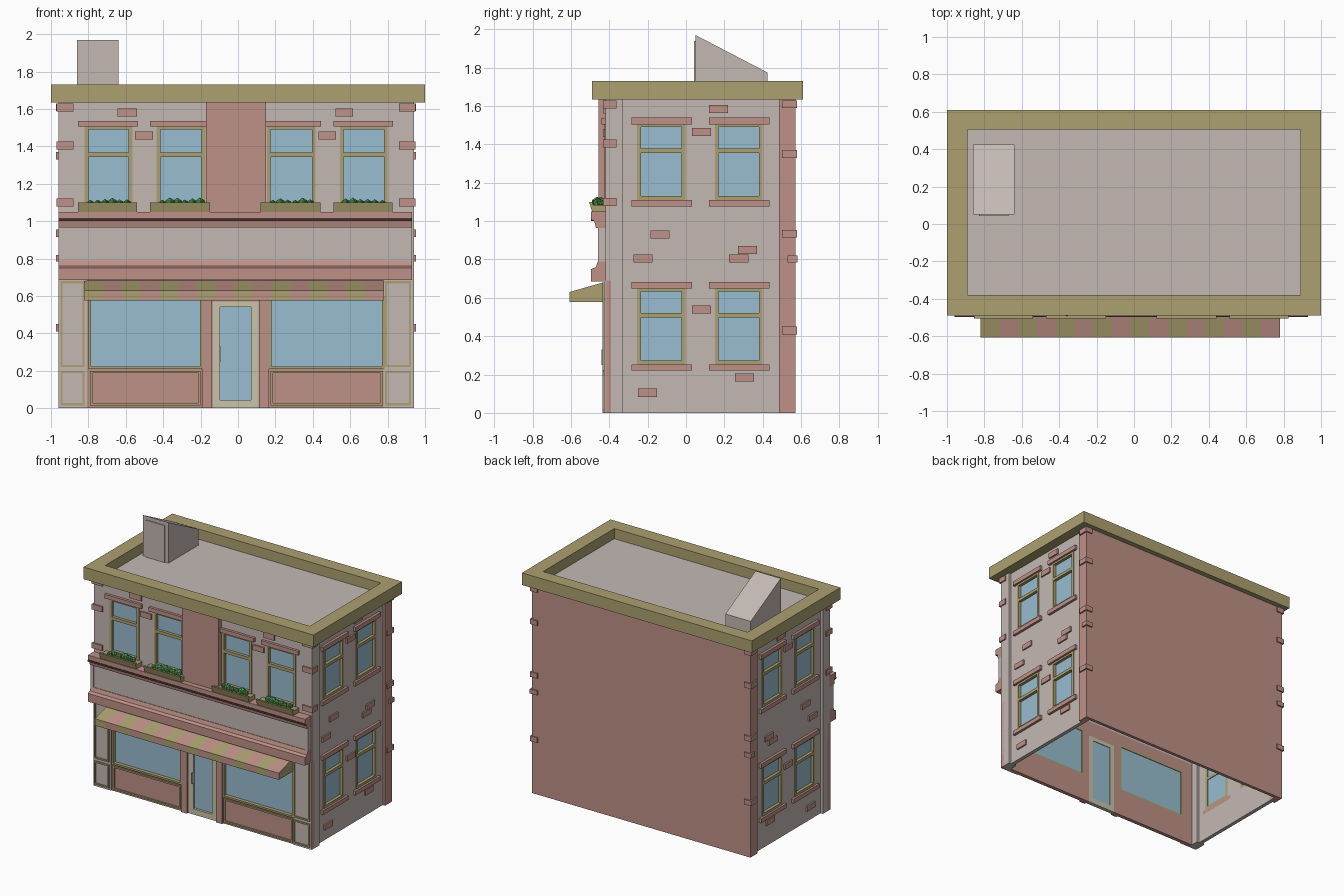
import bpy, bmesh, random
from mathutils import Vector, Matrix

if "Cube" in bpy.data.objects:
    bpy.data.objects.remove(bpy.data.objects["Cube"])

random.seed(4)

def mat(name, r, g, b):
    m = bpy.data.materials.new(name)
    m.diffuse_color = (r, g, b, 1)
    m.use_nodes = True
    m.node_tree.nodes["Principled BSDF"].inputs["Base Color"].default_value = m.diffuse_color
    return m

GREY = mat("grey plaster", .552, .485, .456)
PINK = mat("pink brick", .515, .283, .242)
OLIVE = mat("olive trim", .413, .352, .162)
BLUE = mat("blue glass", .314, .509, .631)
CREAM = mat("cream door", .578, .552, .402)
GREEN = mat("leaf green", .07, .305, .08)
DARK = mat("dark groove", .09, .045, .04)

# Wall-local frames: u along the wall, d outward, z up
CX, YF = -0.01, -0.42
PLACE = {
    "front": lambda u, d, z: Vector((u, YF - d, z)),
    "right": lambda u, d, z: Vector((CX + .93 + d, u, z)),
    "left": lambda u, d, z: Vector((CX - .93 - d, u, z)),
    "world": lambda u, d, z: Vector((u, d, z)),
}

def finish(name, bm, *mats):
    bmesh.ops.recalc_face_normals(bm, faces=bm.faces[:])
    me = bpy.data.meshes.new(name)
    bm.to_mesh(me)
    bm.free()
    for m in mats:
        me.materials.append(m)
    ob = bpy.data.objects.new(name, me)
    bpy.context.collection.objects.link(ob)
    return ob

def boxes(name, rects, d0, d1, m, side="front"):
    """One object of boxes; each rect is (u0, u1, z0, z1)."""
    bm = bmesh.new()
    for u0, u1, z0, z1 in rects:
        vs = bmesh.ops.create_cube(bm, size=1)["verts"]
        for v in vs:
            v.co = PLACE[side](u1 if v.co.x > 0 else u0, d1 if v.co.y > 0 else d0,
                               z1 if v.co.z > 0 else z0)
    return finish(name, bm, m)

def border(u0, u1, z0, z1, w):
    return [(u0, u0 + w, z0, z1), (u1 - w, u1, z0, z1),
            (u0 + w, u1 - w, z0, z0 + w), (u0 + w, u1 - w, z1 - w, z1)]

def wall(name, rect, holes, thick, m, side="front"):
    """Slab with rectangular openings, its outer face at d = 0."""
    us = sorted({rect[0], rect[1], *(h[i] for h in holes for i in (0, 1))})
    zs = sorted({rect[2], rect[3], *(h[i] for h in holes for i in (2, 3))})
    bm = bmesh.new()
    for a, b in zip(us, us[1:]):
        for c, e in zip(zs, zs[1:]):
            if not any(h[0] < (a + b) / 2 < h[1] and h[2] < (c + e) / 2 < h[3] for h in holes):
                bm.faces.new([bm.verts.new(PLACE[side](u, 0, z))
                              for u, z in ((a, c), (b, c), (b, e), (a, e))])
    bmesh.ops.remove_doubles(bm, verts=bm.verts[:], dist=1e-5)
    ret = bmesh.ops.extrude_face_region(bm, geom=bm.faces[:])
    back = PLACE[side](0, -thick, 0) - PLACE[side](0, 0, 0)
    bmesh.ops.translate(bm, vec=back, verts=[g for g in ret["geom"] if isinstance(g, bmesh.types.BMVert)])
    return finish(name, bm, m)

def prism(name, pts, x0, x1, *mats, slices=1):
    """Extrude a (y, z) profile along x; slices alternate the materials."""
    bm = bmesh.new()
    step = (x1 - x0) / slices
    rings = [[bm.verts.new((x0 + i * step, y, z)) for y, z in pts] for i in range(slices + 1)]
    n = len(pts)
    for i in range(slices):
        for j in range(n):
            k = (j + 1) % n
            f = bm.faces.new([rings[i][j], rings[i][k], rings[i + 1][k], rings[i + 1][j]])
            f.material_index = i % len(mats)
    bm.faces.new(rings[0])
    bm.faces.new(rings[-1])
    return finish(name, bm, *mats)

def sash_window(name, u0, u1, z0, z1, side):
    rail = z0 + (z1 - z0) * .64
    boxes(name + "_frame", border(u0, u1, z0, z1, .02) + [(u0 + .02, u1 - .02, rail - .012, rail + .012)],
          -.03, .005, OLIVE, side)
    boxes(name + "_glass", [(u0 + .02, u1 - .02, z0 + .02, z1 - .02)], -.025, -.018, BLUE, side)

# Upper front wall with four windows, lintels and centre panel
fw = [(-.82, -.565), (-.435, -.175), (.155, .415), (.545, .80)]
wall("upper_front_wall", (-.96, .94, .69, 1.64), [(a, b, 1.08, 1.51) for a, b in fw], .03, GREY)
for i, (a, b) in enumerate(fw):
    sash_window(f"front_window_{i}", a, b, 1.08, 1.51, "front")
boxes("front_lintels", [(a - .035, b + .03, 1.505, 1.537) for a, b in fw], -.01, .02, PINK)
boxes("centre_panel", [(-.17, .15, 1.05, 1.635)], -.01, .035, PINK)

# Flower boxes and low-poly plants
for i, (a, b) in enumerate(fw):
    prism(f"flower_box_{i}", [(-.41, 1.05), (-.49, 1.05), (-.505, 1.1), (-.49, 1.1),
                              (-.485, 1.085), (-.41, 1.085)], a - .035, b + .025, OLIVE)
    bm = bmesh.new()
    for k in range(6):
        pos = Vector((a + .03 + k * (b - a - .06) / 5, -.455 + random.uniform(-.015, .015), 1.095))
        s = random.uniform(.6, 1.1)
        bmesh.ops.create_icosphere(bm, subdivisions=1, radius=.03 * s, matrix=Matrix.Translation(pos))
    finish(f"plants_{i}", bm, GREEN)

# Shop front wall with two display windows and a door
shop = [(-.80, -.19), (.165, .785)]
wall("shop_front_wall", (-.96, .94, 0, .69),
     [(a, b, .21, .60) for a, b in shop] + [(-.135, .11, 0, .57)], .03, PINK)
for i, (a, b) in enumerate(shop):
    boxes(f"shop_window_frame_{i}", border(a, b, .21, .60, .014), -.03, .01, OLIVE)
    boxes(f"shop_window_glass_{i}", [(a + .01, b - .01, .22, .59)], -.025, -.018, BLUE)
    boxes(f"stall_riser_frame_{i}", border(a + .01, b - .01, .015, .2, .012), -.01, .01, OLIVE)
boxes("door_posts", [(-.19, -.14, 0, .68), (.115, .165, 0, .68)], -.01, .015, PINK)
boxes("door_frame", [(-.135, -.095, 0, .57), (.07, .11, 0, .57), (-.095, .07, 0, .045),
                     (-.095, .07, .54, .57)], -.03, .0, CREAM)
boxes("door_glass", [(-.095, .07, .045, .54)], -.025, -.018, BLUE)
boxes("door_handle", [(-.1, -.09, .25, .33)], -.01, .02, CREAM)

# Panelled pilasters at both ends of the shop front
for i, (a, b) in enumerate([(-.95, -.82), (.785, .925)]):
    boxes(f"pilaster_{i}", [(a - .008, b + .012, 0, .69)], -.01, .007, GREY)
    boxes(f"pilaster_trim_{i}", border(a, b, .22, .68, .012) + border(a, b, .015, .2, .012),
          0, .015, OLIVE)

# Moulded fascia: lower ledge, sign board, upper ledge
prism("lower_ledge", [(-.41, .685), (-.495, .685), (-.495, .75), (-.47, .76), (-.46, .79), (-.41, .79)],
      -.96, .93, PINK)
boxes("sign_board", [(-.955, .925, .785, .965)], -.01, .036, GREY)
boxes("sign_board_ends", [(-.96, -.935, .785, .965), (.905, .93, .785, .965)], -.01, .04, GREY)
prism("upper_ledge", [(-.41, .965), (-.47, .965), (-.478, 1.0), (-.495, 1.015), (-.495, 1.05), (-.41, 1.05)],
      -.96, .93, PINK)
boxes("ledge_groove", [(-.96, .93, 1.0, 1.013)], .05, .076, DARK)

# Striped awning
prism("awning", [(-.415, .685), (-.607, .63), (-.607, .577), (-.415, .577)],
      -.82, .78, OLIVE, PINK, slices=16)

# Side walls with windows, lintels, sills and loose bricks
sw = [(a, b, z, z + .4) for a, b in ((-.255, -.003), (.15, .4)) for z in (.253, 1.11)]
loose = [(.17, 1.585), (.08, 1.465), (-.135, .93), (-.225, .805), (.32, .85),
         (.275, .805), (.08, .54), (.305, .185), (-.2, .105)]
for side in ("right", "left"):
    wall(side + "_wall", (-.41, .56, 0, 1.64), sw, .03, GREY, side)
    for i, w in enumerate(sw):
        sash_window(f"{side}_window_{i}", *w, side)
    boxes(side + "_lintels", [(a - .03, b + .035, d - .005, d + .03) for a, b, c, d in sw],
          -.01, .02, PINK, side)
    boxes(side + "_sills", [(a - .03, b + .035, c - .033, c) for a, b, c, d in sw], -.03, .02, PINK, side)
    boxes(side + "_bricks", [(y - .05, y + .05, z - .021, z + .021) for y, z in loose],
          -.01, .012, PINK, side)
    boxes(side + "_front_column", [(-.418, -.33, 0, 1.635)], -.05, .02, GREY, side)
    boxes(side + "_back_column", [(.485, .57, 0, 1.635)], -.03, .02, PINK, side)
    # Corner bricks wrap the front and back corners
    boxes(side + "_front_quoins", [(-.432, -.363, z - .021, z + .021) for z in (1.607, 1.405, 1.1)],
          -.06, .03, PINK, side)
    boxes(side + "_back_quoins", [(.5, .58, z - .02, z + .02) for z in (1.61, 1.35, .935, .43)]
          + [(.53, .582, .785, .82)], -.03, .032, PINK, side)
boxes("front_bricks", [(-.645, -.54, 1.56, 1.602), (-.55, -.455, 1.438, 1.48),
                       (.43, .525, 1.438, 1.48), (.52, .615, 1.56, 1.602)], -.01, .012, PINK)
boxes("back_wall", [(-.96, .94, 0, 1.635)], .545, .57, PINK, "world")

# Roof and olive cornice ring
boxes("roof", [(-.93, .91, 1.635, 1.65)], -.4, .55, GREY, "world")
boxes("cornice_sides", [(-1, -.89, 1.635, 1.73), (.89, 1, 1.635, 1.73)], -.49, .61, OLIVE, "world")
boxes("cornice_front", [(-.89, .89, 1.635, 1.73)], -.49, -.38, OLIVE, "world")
boxes("cornice_back", [(-.89, .89, 1.635, 1.73)], .505, .61, OLIVE, "world")

# Sloped roof hut with a door
prism("roof_hut", [(.05, 1.64), (.05, 1.97), (.425, 1.775), (.425, 1.64)], -.86, -.64, GREY)
boxes("roof_hut_door", [(-.83, -.67, 1.65, 1.94)], .043, .055, GREY, "world")
